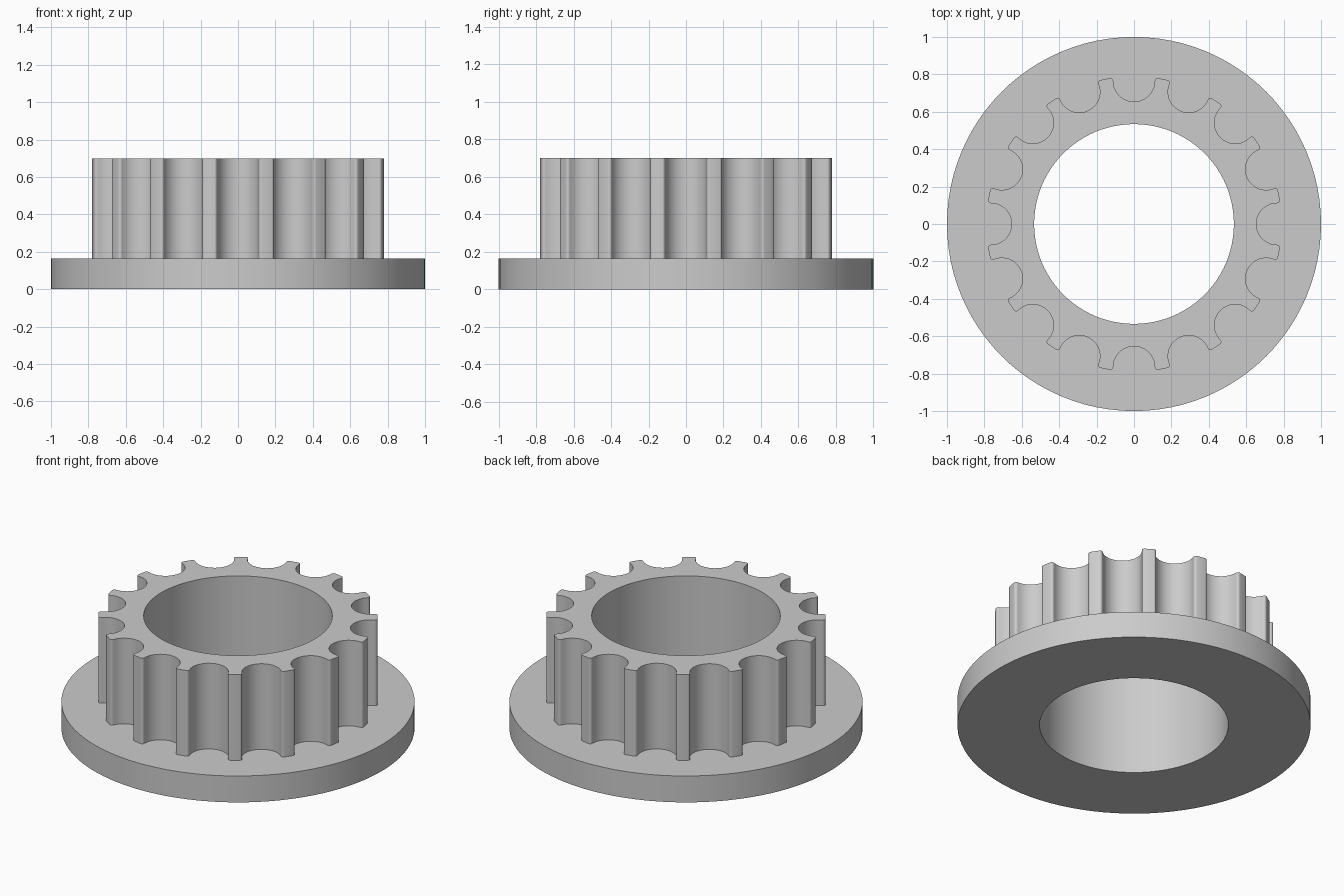
import bpy, bmesh
from math import pi, sin, cos, atan2, hypot, radians
from mathutils import Matrix, Vector

if "Cube" in bpy.data.objects:
    bpy.data.objects.remove(bpy.data.objects["Cube"], do_unlink=True)

TEETH = 16
BORE, RIM = 0.534, 1.0
FLANGE_TOP, TOP = 0.165, 0.70
GROOVE_Y, GROOVE_R, FILLET = 0.765, 0.111, 0.015   # round groove and tooth tip rounding

grey = bpy.data.materials.new("light grey")
grey.use_nodes = True
colour = (0.6, 0.6, 0.6, 1)
grey.diffuse_color = colour
grey.node_tree.nodes["Principled BSDF"].inputs["Base Color"].default_value = colour


def arc(cx, cy, r, start, end, steps):
    return [Vector((cx + r * cos(start + (end - start) * i / steps),
                    cy + r * sin(start + (end - start) * i / steps), 0))
            for i in range(steps + 1)]


def circle(r, n=96):
    return arc(0, 0, r, 0, 2 * pi, n)[:-1]


def tooth_outline():
    # one groove centred on +y, with a rounded tooth corner on each side
    fx = GROOVE_R + FILLET
    tip = atan2(GROOVE_Y, fx)
    right = arc(fx, GROOVE_Y, FILLET, tip, pi, 6)
    groove = arc(0, GROOVE_Y, GROOVE_R, 0, -pi, 20)
    left = [Vector((-p.x, p.y, 0)) for p in reversed(right)]
    unit = right[:-1] + groove + left[1:]
    outline = []
    for i in range(TEETH):
        turn = Matrix.Rotation(2 * pi * i / TEETH, 3, 'Z')
        outline += [turn @ p for p in unit]
    return outline


bm = bmesh.new()


def loop(points, z):
    verts = [bm.verts.new((p.x, p.y, z)) for p in points]
    edges = [bm.edges.new((v, verts[i - 1])) for i, v in enumerate(verts)]
    return verts, edges


def wall(points, z0, z1):
    (low, low_edges), (high, high_edges) = loop(points, z0), loop(points, z1)
    for i in range(len(low)):
        bm.faces.new((low[i - 1], low[i], high[i], high[i - 1]))
    return low_edges, high_edges


# bore, flange rim and toothed hub walls
bore_low, bore_high = wall(circle(BORE), 0, TOP)
rim_low, rim_high = wall(circle(RIM), 0, FLANGE_TOP)
hub_low, hub_high = wall(tooth_outline(), FLANGE_TOP, TOP)

# flat underside, flange shoulder and hub top
for inner, outer in ((bore_low, rim_low), (hub_low, rim_high), (bore_high, hub_high)):
    bmesh.ops.triangle_fill(bm, use_beauty=True, edges=inner + outer, normal=(0, 0, 1))
bmesh.ops.recalc_face_normals(bm, faces=bm.faces)

mesh = bpy.data.meshes.new("toothed_flange_ring")
bm.to_mesh(mesh)
bm.free()
mesh.materials.append(grey)
ring = bpy.data.objects.new("toothed_flange_ring", mesh)
bpy.context.collection.objects.link(ring)
bpy.context.view_layer.objects.active = ring
ring.select_set(True)
bpy.ops.object.shade_smooth_by_angle(angle=radians(30))
